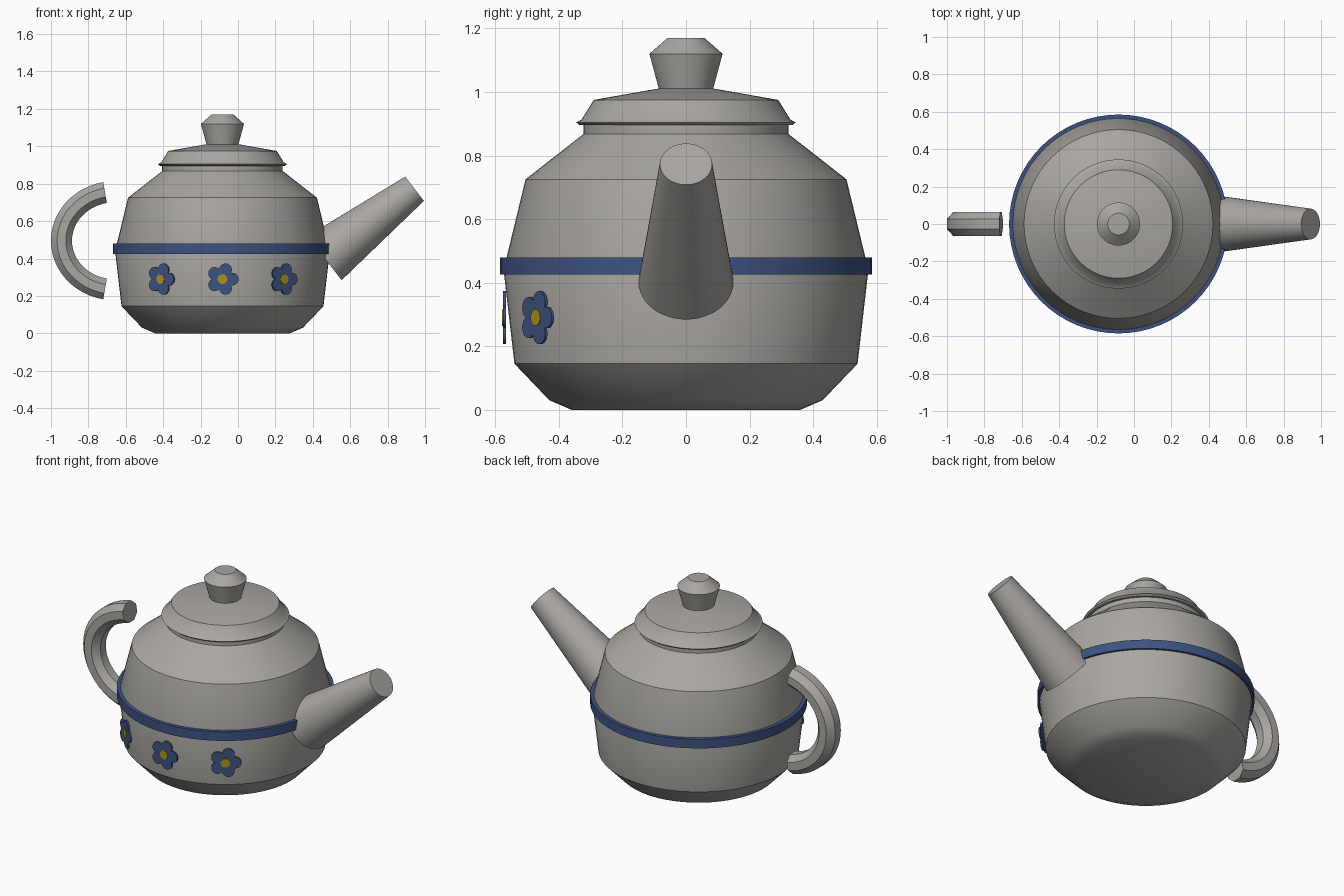
import bpy, bmesh, math
from mathutils import Matrix, Vector

if "Cube" in bpy.data.objects:
    bpy.data.objects.remove(bpy.data.objects["Cube"])

CX = -0.083  # axis of the pot


def material(name, rgb):
    m = bpy.data.materials.new(name)
    m.diffuse_color = (*rgb, 1)
    m.use_nodes = True
    m.node_tree.nodes["Principled BSDF"].inputs["Base Color"].default_value = m.diffuse_color
    return m


GREY = material("stoneware_grey", (0.40, 0.385, 0.355))
BLUE = material("glaze_blue", (0.048, 0.085, 0.22))
YELLOW = material("glaze_yellow", (0.42, 0.28, 0.015))


def finish(name, bm, mat, matrix=Matrix()):
    """Smooth shade with edges over 30 degrees kept sharp, then link."""
    bmesh.ops.recalc_face_normals(bm, faces=bm.faces)
    for f in bm.faces:
        f.smooth = True
    for e in bm.edges:
        e.smooth = e.calc_face_angle(0) < math.radians(30)
    bm.transform(matrix)
    me = bpy.data.meshes.new(name)
    bm.to_mesh(me)
    bm.free()
    me.materials.append(mat)
    ob = bpy.data.objects.new(name, me)
    bpy.context.collection.objects.link(ob)
    return ob


def skin(bm, rings, caps=True):
    """Bridge a list of vertex-position rings into a tube."""
    vs = [[bm.verts.new(p) for p in ring] for ring in rings]
    n = len(vs[0])
    pairs = list(zip(vs, vs[1:])) + ([] if caps else [(vs[-1], vs[0])])
    for a, b in pairs:
        for i in range(n):
            j = (i + 1) % n
            bm.faces.new((a[i], a[j], b[j], b[i]))
    if caps:
        bm.faces.new(vs[0])
        bm.faces.new(vs[-1])


def lathe(name, profile, mat, matrix, n=64, caps=True):
    bm = bmesh.new()
    angles = [2 * math.pi * i / n for i in range(n)]
    skin(bm, [[(r * math.cos(a), r * math.sin(a), z) for a in angles]
              for r, z in profile], caps)
    return finish(name, bm, mat, matrix)


axis = Matrix.Translation((CX, 0, 0))

# Pot body with neck
lathe("pot_body", [(0.36, 0), (0.43, 0.03), (0.54, 0.145), (0.574, 0.44),
                   (0.505, 0.725), (0.322, 0.868), (0.322, 0.90)], GREY, axis)

# Lid and knob
lathe("lid", [(0.315, 0.895), (0.335, 0.896), (0.345, 0.904), (0.328, 0.914),
              (0.29, 0.975), (0.085, 1.011)], GREY, axis)
lathe("lid_knob", [(0.085, 1.008), (0.115, 1.12), (0.058, 1.17)], GREY, axis)

# Painted band round the widest part
lathe("blue_band", [(0.56, 0.425), (0.585, 0.425), (0.585, 0.479), (0.56, 0.479)],
      BLUE, axis, caps=False)

# Spout: tapered cylinder pointing up and out
base, tip = Vector((0.463, 0, 0.402)), Vector((0.944, 0, 0.773))
d = tip - base
lathe("spout", [(0.149, 0), (0.082, d.length)], GREY,
      Matrix.Translation(base) @ d.to_track_quat('Z', 'Y').to_matrix().to_4x4(), n=48)

# Handle: octagonal tube along an elliptical arc
bm = bmesh.new()
rings = []
steps, half = 24, math.radians(79.5)
for s in range(steps + 1):
    t = math.pi - half + 2 * half * s / steps
    c = Vector((-0.659 + 0.285 * math.cos(t), 0, 0.495 + 0.262 * math.sin(t)))
    out = Vector((0.262 * math.cos(t), 0, 0.285 * math.sin(t))).normalized()
    ring = []
    for k in range(8):
        a = math.radians(22.5 + 45 * k)
        ring.append(c + out * 0.061 * math.cos(a) + Vector((0, 0.068 * math.sin(a), 0)))
    rings.append(ring)
skin(bm, rings)
finish("handle", bm, GREY)


# Painted flowers: thin five-petal plates on the front
def plate(name, radius_at, n, lo, hi, mat, matrix):
    bm = bmesh.new()
    rs = [(radius_at(2 * math.pi * i / n), 2 * math.pi * i / n) for i in range(n)]
    skin(bm, [[(r * math.cos(a), r * math.sin(a), z) for r, a in rs] for z in (lo, hi)])
    finish(name, bm, mat, matrix)


def petal_radius(a):
    sector = math.radians(72)
    b = (a + sector / 2) % sector - sector / 2
    off, r = 0.052, 0.034
    return off * math.cos(b) + math.sqrt(r * r - (off * math.sin(b)) ** 2)


for label, deg in (("left", -35), ("middle", 0), ("right", 35)):
    a = math.radians(deg)
    out = Vector((math.sin(a), -math.cos(a), 0))
    m = Matrix((Vector((math.cos(a), math.sin(a), 0)), (0, 0, 1), out)).transposed().to_4x4()
    m = Matrix.Translation(Vector((CX, 0, 0.29)) + out * 0.567) @ m
    plate(label + "_flower_petals", petal_radius, 60, 0, 0.009, BLUE, m)
    plate(label + "_flower_centre", lambda _: 0.026, 24, 0.004, 0.012, YELLOW, m)
